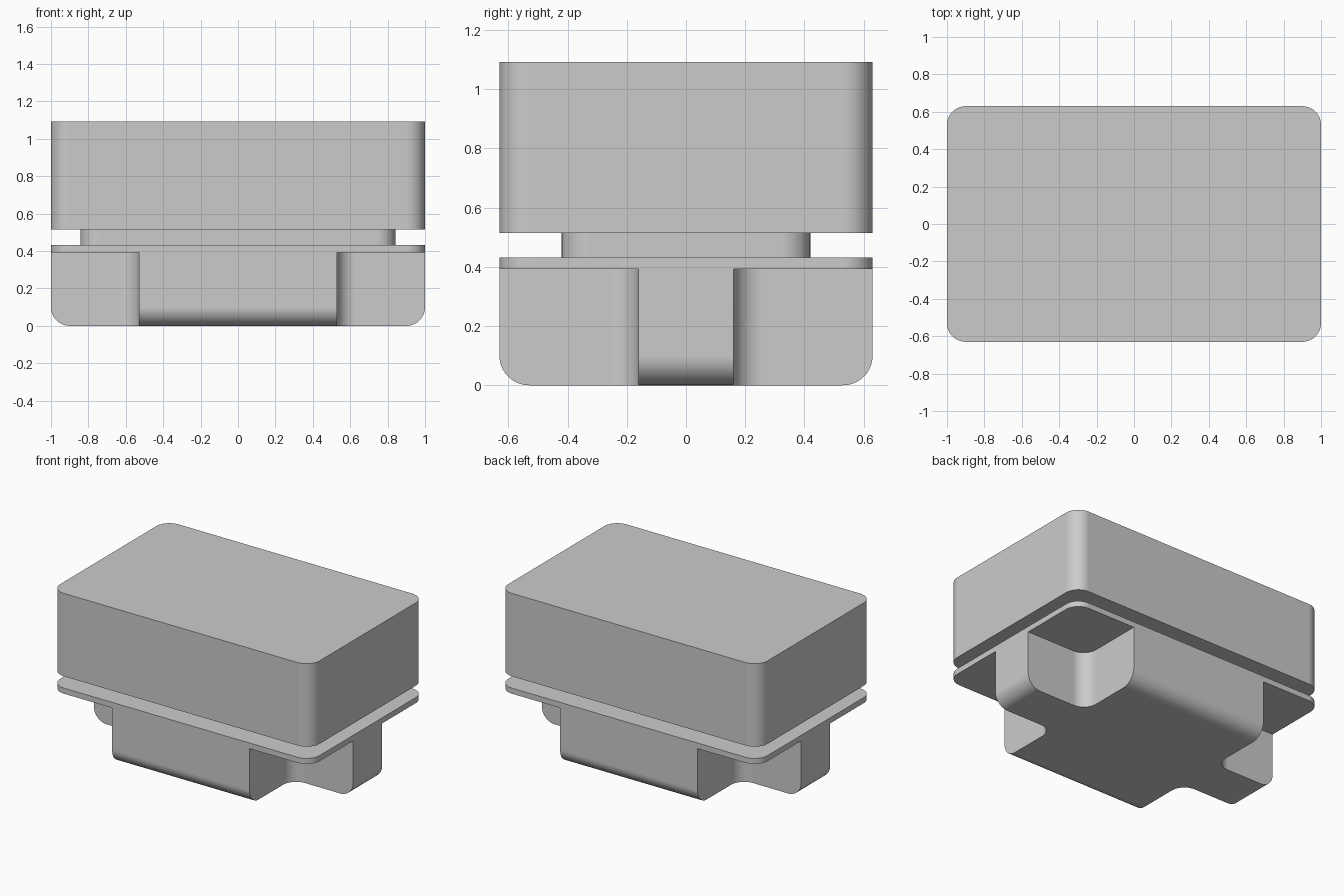
import bpy, bmesh
from math import radians
from mathutils import Vector

cube = bpy.data.objects.get("Cube")
if cube:
    bpy.data.objects.remove(cube, do_unlink=True)

ROUND = 0.1
grey = bpy.data.materials.new("grey")
grey.use_nodes = True
grey.diffuse_color = (0.6, 0.6, 0.6, 1)
grey.node_tree.nodes["Principled BSDF"].inputs["Base Color"].default_value = (0.6, 0.6, 0.6, 1)


def block(name, low, high, rounded):
    """Box between two corners; rounded(a, b) picks the edges to fillet."""
    low, high = Vector(low), Vector(high)
    bm = bmesh.new()
    bmesh.ops.create_cube(bm, size=1)
    for v in bm.verts:
        v.co = (low + high) / 2 + v.co * (high - low)
    edges = [e for e in bm.edges if rounded(e.verts[0].co, e.verts[1].co)]
    bmesh.ops.bevel(bm, geom=edges, offset=ROUND, segments=10, profile=0.5,
                    affect='EDGES', clamp_overlap=True)
    mesh = bpy.data.meshes.new(name)
    bm.to_mesh(mesh)
    bm.free()
    mesh.materials.append(grey)
    obj = bpy.data.objects.new(name, mesh)
    bpy.context.collection.objects.link(obj)
    return obj


def activate(obj):
    bpy.ops.object.select_all(action='DESELECT')
    obj.select_set(True)
    bpy.context.view_layer.objects.active = obj


def smooth(obj):
    activate(obj)
    bpy.ops.object.shade_smooth_by_angle(angle=radians(30))
    weighted = obj.modifiers.new("even_shading", 'WEIGHTED_NORMAL')
    weighted.keep_sharp = True


def upright(a, b):
    return abs(a.z - b.z) > 0.01


def upright_or_bottom(a, b):
    return upright(a, b) or max(a.z, b.z) < 0.01


# Lower body: thin flange over a cross-shaped foot with rounded bottom edges
lower = block("lower_body", (-1, -0.63, 0), (1, 0.63, 0.432), upright_or_bottom)

# Four corner notches with a filleted inner edge
for sx in (-1, 1):
    for sy in (-1, 1):
        xs = sorted((sx * 0.53, sx * 1.5))
        ys = sorted((sy * 0.16, sy * 1.2))

        def inner(a, b):
            return upright(a, b) and abs(a.x) < 0.6 and abs(a.y) < 0.2

        cutter = block("notch_cutter", (xs[0], ys[0], -0.5), (xs[1], ys[1], 0.393), inner)
        cutter.hide_render = True
        cut = lower.modifiers.new("notch", 'BOOLEAN')
        cut.operation = 'DIFFERENCE'
        cut.solver = 'EXACT'
        cut.object = cutter
        activate(lower)
        bpy.ops.object.modifier_apply(modifier=cut.name)
        bpy.data.objects.remove(cutter, do_unlink=True)

# Recessed neck and the large upper block
neck = block("neck", (-0.842, -0.42, 0.432), (0.842, 0.42, 0.514), upright)
upper = block("upper_block", (-1, -0.63, 0.514), (1, 0.63, 1.092), upright)

for part in (lower, neck, upper):
    smooth(part)
